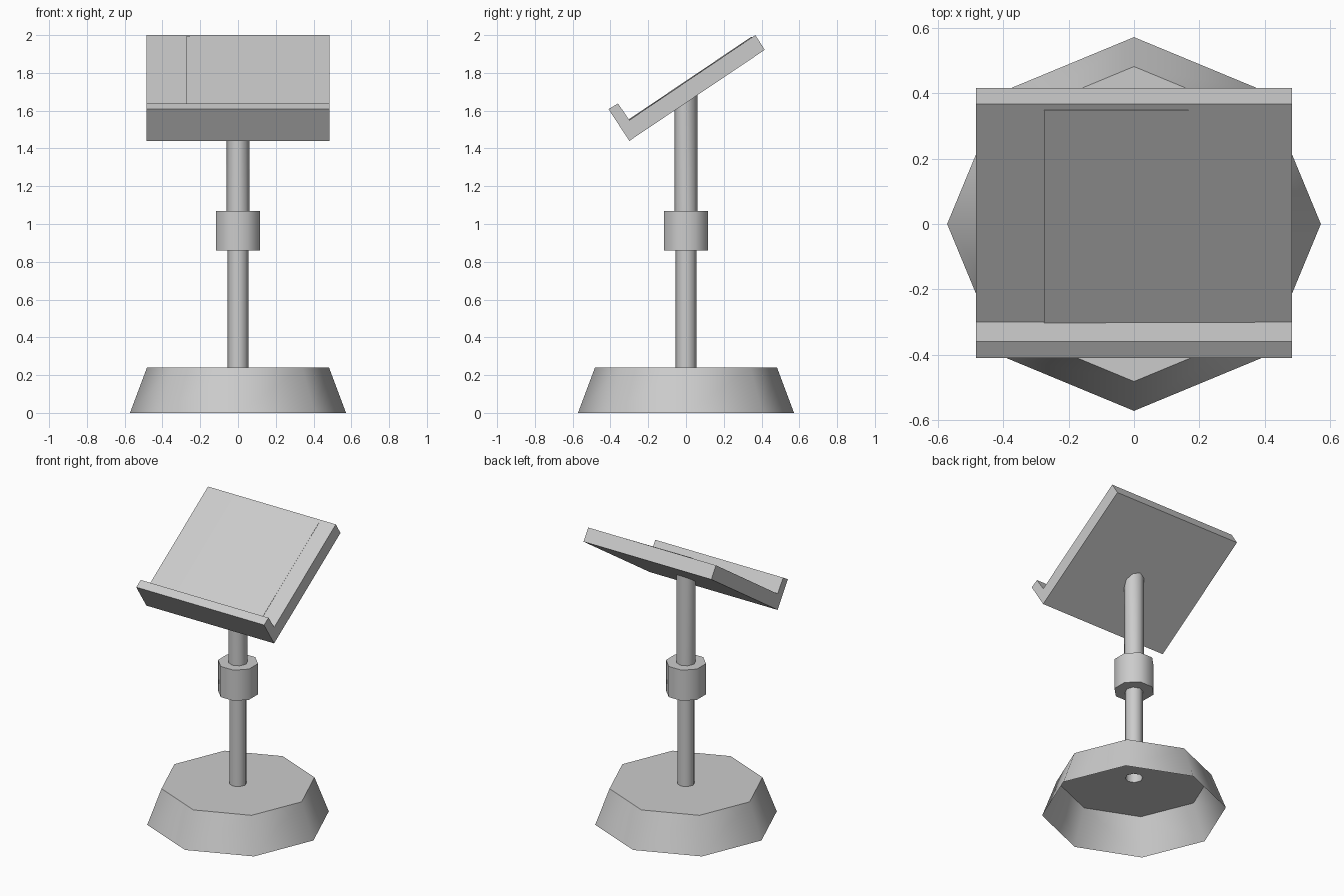
import bpy
import math

cube = bpy.data.objects.get("Cube")
if cube:
    bpy.data.objects.remove(cube, do_unlink=True)

SIDES = 8

grey = bpy.data.materials.new("plain grey")
grey.use_nodes = True
grey.diffuse_color = (0.6, 0.6, 0.6, 1)
bsdf = next(n for n in grey.node_tree.nodes if n.type == "BSDF_PRINCIPLED")
bsdf.inputs["Base Color"].default_value = grey.diffuse_color


def make_object(name, verts, faces, smooth=False):
    mesh = bpy.data.meshes.new(name)
    mesh.from_pydata(verts, [], faces)
    mesh.materials.append(grey)
    obj = bpy.data.objects.new(name, mesh)
    bpy.context.collection.objects.link(obj)
    if smooth:
        bpy.ops.object.select_all(action="DESELECT")
        obj.select_set(True)
        bpy.context.view_layer.objects.active = obj
        bpy.ops.object.shade_smooth_by_angle(angle=math.radians(60))
    return obj


def lathe(name, profile, turn=0.0):
    """Spin an open (radius, z) profile, listed from bottom to top."""
    verts, faces = [], []
    for r, z in profile:
        for i in range(SIDES):
            a = turn + math.tau * i / SIDES
            verts.append((r * math.cos(a), r * math.sin(a), z))
    for k in range(len(profile) - 1):
        for i in range(SIDES):
            j = (i + 1) % SIDES
            low, high = k * SIDES, (k + 1) * SIDES
            faces.append((low + i, low + j, high + j, high + i))
    return make_object(name, verts, faces, smooth=True)


def extrude_x(name, outline, x0, x1):
    """Extrude a counter-clockwise (y, z) outline along x."""
    n = len(outline)
    verts = [(x, y, z) for x in (x0, x1) for y, z in outline]
    faces = [tuple(reversed(range(n))), tuple(range(n, n * 2))]
    faces += [(i, (i + 1) % n, n + (i + 1) % n, n + i) for i in range(n)]
    return make_object(name, verts, faces)


# Hollow flared foot, open below, with a hole where the tube joins
lathe("base", [(0.572, 0), (0.482, 0.24), (0.055, 0.24)])

# Open lower tube and the clamping collar around it
lathe("lower_pole", [(0.055, 0.24), (0.055, 0.9)])
lathe("collar", [(0.05, 0.86), (0.127, 0.86), (0.127, 1.07), (0.05, 1.07)],
      turn=math.pi / SIDES)

# Upper tube, its top cut to the slope of the tray
upper = lathe("upper_pole", [(0.061, 1.05), (0.061, 1.6)])
for v in upper.data.vertices:
    if v.co.z > 1.5:
        v.co.z = 1.66 + 0.667 * v.co.y

# Tilted tray with a lip along the front
extrude_x("tray", [(-0.30, 1.44), (0.417, 1.922), (0.367, 2.0),
                   (-0.30, 1.55), (-0.36, 1.638), (-0.41, 1.608)],
          -0.484, 0.484)

# Thin sheet lying on the tray, fading flush at one side
sheet = extrude_x("tray_sheet", [(-0.30, 1.549), (0.35, 1.987),
                                 (0.347, 1.992), (-0.303, 1.554)],
                  -0.275, 0.37)
for v in sheet.data.vertices:
    if v.co.x > 0:
        v.co.z -= 0.004
